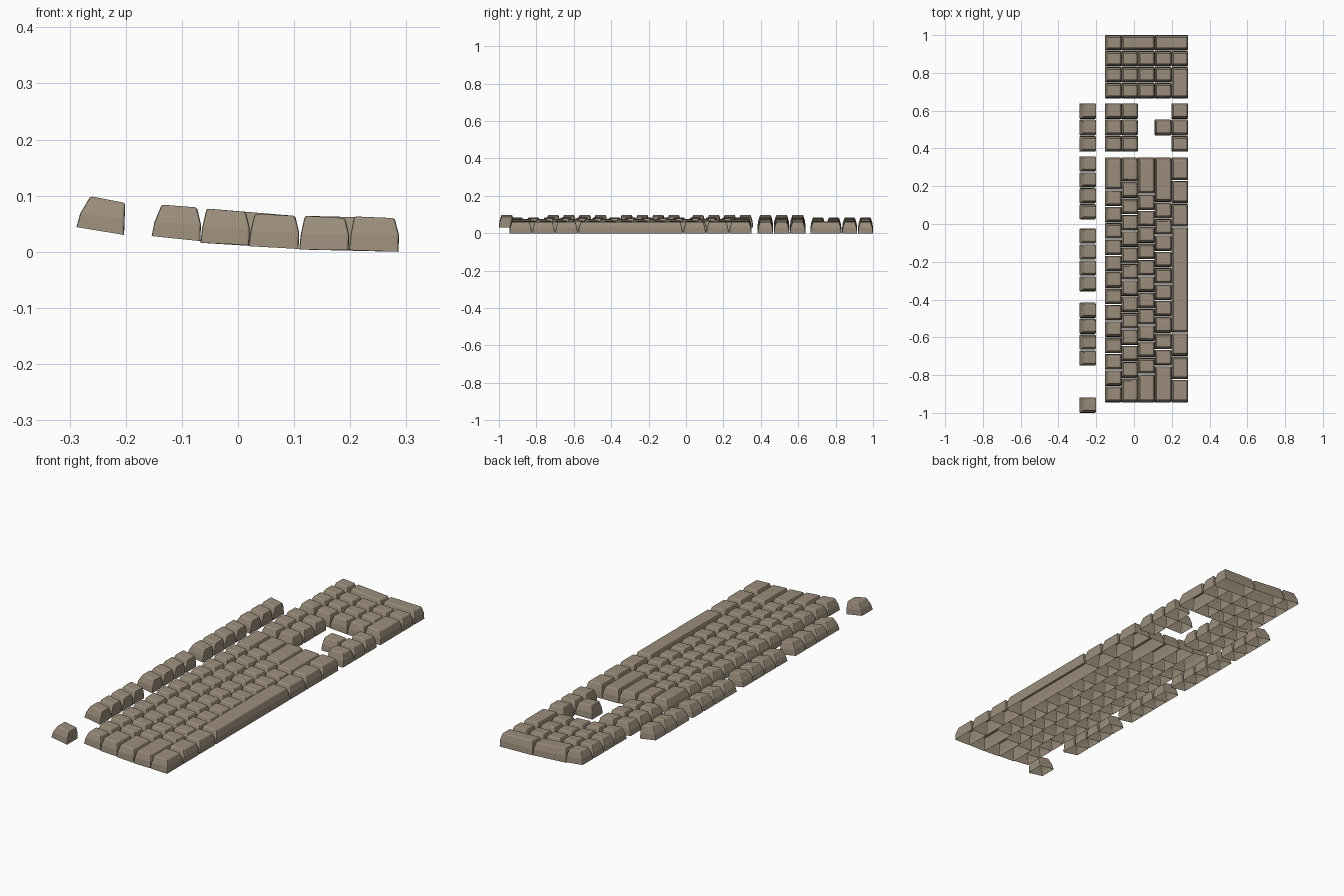
import bpy, bmesh, math

if "Cube" in bpy.data.objects:
    bpy.data.objects.remove(bpy.data.objects["Cube"])

# one flat colour for every keycap
mat = bpy.data.materials.new("warm_taupe")
mat.diffuse_color = (0.33, 0.27, 0.20, 1)
mat.use_nodes = True
mat.node_tree.nodes["Principled BSDF"].inputs["Base Color"].default_value = mat.diffuse_color

# side profile of each row as (x, z): back bottom, back top, front top, front bottom
ROWS = {
    "func":   [(-.288, .044), (-.263, .099), (-.201, .087), (-.203, .030)],
    "number": [(-.154, .028), (-.136, .084), (-.073, .079), (-.067, .019)],
    "upper":  [(-.067, .016), (-.056, .077), (.014, .071), (.020, .012)],
    "home":   [(.019, .010), (.030, .068), (.102, .064), (.108, .005)],
    "lower":  [(.109, .004), (.119, .064), (.191, .060), (.197, .003)],
    "bottom": [(.198, .003), (.207, .063), (.279, .060), (.286, .000)],
}
U = 0.0866      # key pitch along y
GAP = 0.004


def add_key(bm, y0, y1, back, front=None):
    """Hollow keycap: three stacked rings closed at the top, open below."""
    bb, bt = ROWS[back][:2]
    ft, fb = ROWS[front or back][2:]
    bmid = (bb[0] + (bt[0] - bb[0]) * .28, bb[1] + (bt[1] - bb[1]) * .45)
    fmid = (fb[0] + .001, fb[1] + (ft[1] - fb[1]) * .5)
    rings = []
    for (p, q), inset in (((bb, fb), 0), ((bmid, fmid), .003), ((bt, ft), .013)):
        a, b = y0 + inset, y1 - inset
        rings.append([bm.verts.new(c) for c in (
            (p[0], a, p[1]), (q[0], a, q[1]), (q[0], b, q[1]), (p[0], b, p[1]))])
    for lo, hi in zip(rings, rings[1:]):
        for i in range(4):
            j = (i + 1) % 4
            bm.faces.new((lo[i], lo[j], hi[j], hi[i]))
    bm.faces.new(rings[-1])


def finish(name, bm):
    # soften the corner and top edges with a narrow bevel
    bm.normal_update()
    edges = [e for e in bm.edges if len(e.link_faces) == 2
             and e.calc_face_angle(0) > math.radians(40)]
    bmesh.ops.bevel(bm, geom=edges, offset=.004, segments=2, profile=.5,
                    affect='EDGES', clamp_overlap=True)
    me = bpy.data.meshes.new(name)
    bm.to_mesh(me)
    bm.free()
    me.materials.append(mat)
    ob = bpy.data.objects.new(name, me)
    bpy.context.collection.objects.link(ob)


def key_run(name, row, start, widths, unit=U):
    """A line of keys along y, widths in key units."""
    bm = bmesh.new()
    y = start
    for w in widths:
        add_key(bm, y, y + w * unit - GAP, row)
        y += w * unit
    finish(name, bm)


# main typing block
Y0 = -.944
key_run("number_row_keys", "number", Y0, [1] * 13 + [2])
key_run("upper_letter_keys", "upper", Y0, [1.5] + [1] * 12 + [1.5])
key_run("home_letter_keys", "home", Y0, [1.75] + [1] * 11 + [2.25])
key_run("lower_letter_keys", "lower", Y0, [2.25] + [1] * 10 + [2.75])
MOD = 1.42
key_run("bottom_left_modifier_keys", "bottom", Y0, [MOD] * 3)
key_run("space_bar", "bottom", Y0 + 3 * MOD * U, [15 - 6 * MOD])
key_run("bottom_right_modifier_keys", "bottom", Y0 + (15 - 3 * MOD) * U, [MOD] * 3)

# function row
key_run("escape_key", "func", -1, [1])
for i, y in enumerate((-.750, -.357, .025)):
    key_run("function_keys_%d" % (i + 1), "func", y, [1] * 4, .0843)

# navigation cluster and arrows
NAV = .383
for row in ("func", "number", "upper"):
    key_run("navigation_keys_" + row, row, NAV, [1] * 3)
key_run("arrow_up_key", "lower", NAV + U, [1])
key_run("arrow_row_keys", "bottom", NAV, [1] * 3)

# number pad
P = .0847
PAD = 1 + GAP - 4 * P
key_run("pad_number_row", "number", PAD, [1] * 4, P)
for row in ("upper", "home", "lower"):
    key_run("pad_keys_" + row, row, PAD, [1] * 3, P)
key_run("pad_bottom_keys", "bottom", PAD, [2, 1], P)
for name, back, front in (("pad_plus_key", "upper", "home"),
                          ("pad_enter_key", "lower", "bottom")):
    bm = bmesh.new()
    add_key(bm, PAD + 3 * P, 1, back, front)
    finish(name, bm)
